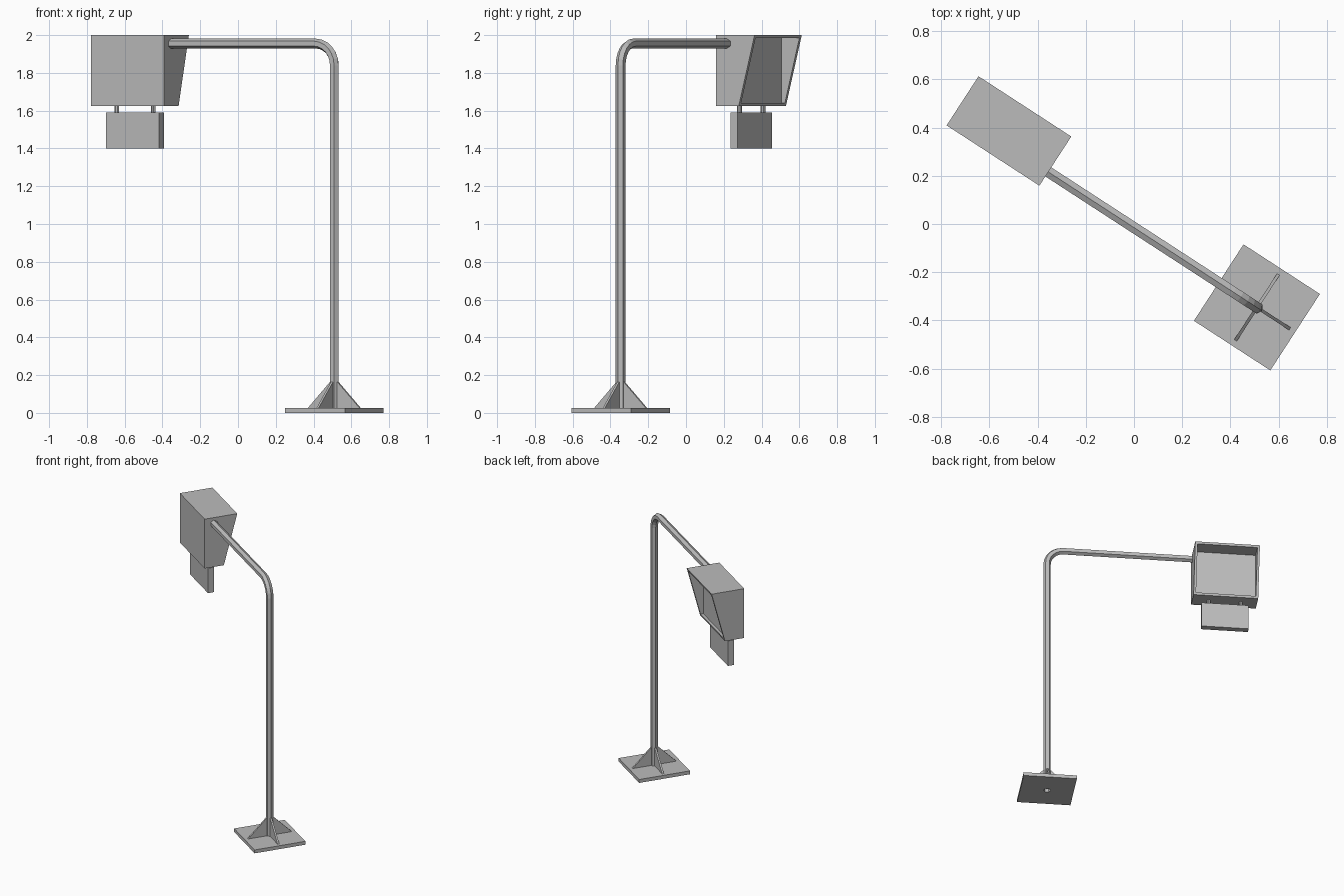
import bpy
import bmesh
import math
from mathutils import Matrix, Vector

default = bpy.data.objects.get("Cube")
if default:
    bpy.data.objects.remove(default, do_unlink=True)

# One grey paint for everything
GREY = (0.5, 0.5, 0.5, 1)
paint = bpy.data.materials.new("grey_paint")
paint.use_nodes = True
paint.diffuse_color = GREY
paint.node_tree.nodes["Principled BSDF"].inputs["Base Color"].default_value = GREY

# Parts are built around the pole, arm along -x, then turned into place
PLACE = Matrix.Translation((0.51, -0.346, 0)) @ Matrix.Rotation(math.radians(-33), 4, 'Z')
SIDES = 6
POLE_R = 0.026
PLATE_T = 0.026


def finish(name, bm, recalc=True):
    if recalc:
        bmesh.ops.recalc_face_normals(bm, faces=bm.faces)
    mesh = bpy.data.meshes.new(name)
    bm.to_mesh(mesh)
    bm.free()
    mesh.materials.append(paint)
    obj = bpy.data.objects.new(name, mesh)
    bpy.context.collection.objects.link(obj)
    obj.matrix_world = PLACE
    return obj


def ring(center, normal, radius):
    """Polygon points around a center, with one corner along the normal."""
    side = Vector((0, 1, 0))
    turns = [2 * math.pi * k / SIDES for k in range(SIDES)]
    return [center + radius * (math.cos(a) * normal + math.sin(a) * side) for a in turns]


def extrude(bm, faces, offset):
    result = bmesh.ops.extrude_face_region(bm, geom=faces)
    verts = [g for g in result["geom"] if isinstance(g, bmesh.types.BMVert)]
    bmesh.ops.translate(bm, verts=verts, vec=offset)


def prism(name, points, offset):
    bm = bmesh.new()
    face = bm.faces.new([bm.verts.new(p) for p in points])
    extrude(bm, [face], offset)
    return finish(name, bm)


def block(name, center, size):
    bm = bmesh.new()
    bmesh.ops.create_cube(bm, size=1)
    bmesh.ops.scale(bm, vec=size, verts=bm.verts)
    bmesh.ops.translate(bm, vec=center, verts=bm.verts)
    return finish(name, bm)


# Base plate with a hole for the pole
bm = bmesh.new()
h = 0.189
outlines = [[Vector(p) for p in ((-h, -h, 0), (h, -h, 0), (h, h, 0), (-h, h, 0))],
            ring(Vector(), Vector((1, 0, 0)), POLE_R)]
edges = []
for outline in outlines:
    vs = [bm.verts.new(p) for p in outline]
    edges += [bm.edges.new((vs[i - 1], vs[i])) for i in range(len(vs))]
bmesh.ops.triangle_fill(bm, edges=edges, use_beauty=True)
extrude(bm, bm.faces[:], (0, 0, PLATE_T))
bmesh.ops.dissolve_limit(bm, angle_limit=0.01, verts=bm.verts, edges=bm.edges)
finish("base_plate", bm)

# Pole and arm: a hollow tube with one bend
ARM_Z, BEND, STEPS = 1.955, 0.115, 6
stations = [(Vector((0, 0, 0)), 0)]
for i in range(STEPS + 1):
    a = math.pi / 2 * i / STEPS
    stations.append((Vector((BEND * (math.cos(a) - 1), 0, ARM_Z + BEND * (math.sin(a) - 1))), a))
stations.append((Vector((-1.034, 0, ARM_Z)), math.pi / 2))
bm = bmesh.new()
rings = [[bm.verts.new(p) for p in ring(c, Vector((math.cos(a), 0, math.sin(a))), POLE_R)]
         for c, a in stations]
for low, high in zip(rings, rings[1:]):
    for k in range(SIDES):
        bm.faces.new((low[k - 1], low[k], high[k], high[k - 1]))
finish("pole_and_arm", bm)

# Four triangular gussets at the foot
T = 0.013
for k, label in enumerate(("outer", "back", "arm_side", "front")):
    gusset = prism(f"{label}_gusset",
                   [(0.02, -T / 2, PLATE_T), (0.163, -T / 2, PLATE_T), (0.02, -T / 2, 0.167)],
                   (0, T, 0))
    gusset.matrix_world = PLACE @ Matrix.Rotation(k * math.pi / 2, 4, 'Z')

# Head housing: sloped open back with a recess
X0, X1, BOTTOM, TOP = -1.491, -1.032, 1.624, 2.0
bm = bmesh.new()
profile = [(-0.068, BOTTOM), (0.075, BOTTOM), (0.175, TOP), (-0.068, TOP)]
face = bm.faces.new([bm.verts.new((X0, y, z)) for y, z in profile])
extrude(bm, [face], (X1 - X0, 0, 0))
bmesh.ops.recalc_face_normals(bm, faces=bm.faces)
back = max(bm.faces, key=lambda f: f.calc_center_median().y)
bmesh.ops.inset_region(bm, faces=[back], thickness=0.024)
inner = bmesh.ops.extrude_discrete_faces(bm, faces=[back])["faces"][0]
for v in inner.verts:
    v.co.y = 0.058
finish("head_housing", bm)

# Hanging box and its two short posts
MID = (X0 + X1) / 2
block("hanging_box", (MID, 0.005, 1.495), (0.334, 0.046, 0.19))
for side, label in ((1, "inner"), (-1, "outer")):
    bm = bmesh.new()
    place = Matrix.Translation((MID + side * 0.115, 0.005, 1.607))
    bmesh.ops.create_cone(bm, cap_ends=True, segments=8, radius1=0.013, radius2=0.013,
                          depth=0.036, matrix=place)
    finish(f"{label}_post", bm)
